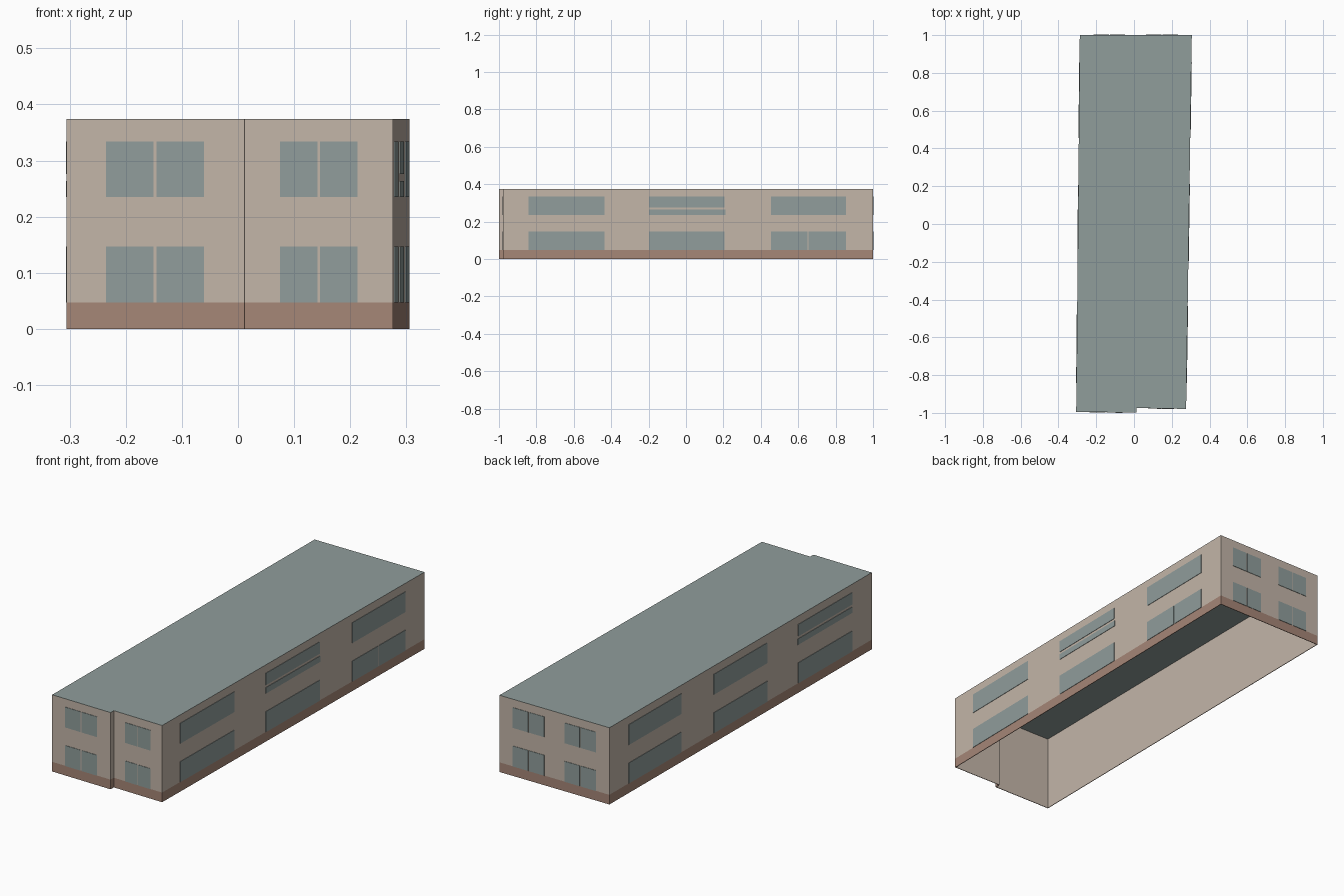
import bpy
import bmesh
from mathutils import Vector

if "Cube" in bpy.data.objects:
    bpy.data.objects.remove(bpy.data.objects["Cube"], do_unlink=True)


def make_material(name, rgb):
    mat = bpy.data.materials.new(name)
    mat.use_nodes = True
    mat.diffuse_color = (*rgb, 1)
    mat.node_tree.nodes["Principled BSDF"].inputs["Base Color"].default_value = (*rgb, 1)
    return mat


BRICK = make_material("brick base", (0.38, 0.24, 0.185))
PLASTER = make_material("beige plaster", (0.55, 0.465, 0.395))
GREY = make_material("grey green", (0.28, 0.34, 0.33))

BASE, TOP = 0.047, 0.374
LOWER, UPPER = (BASE, 0.147), (0.235, 0.334)
SLAB = 0.001

# Ground plan, anticlockwise from the front right corner
PLAN = [Vector(p) for p in ((-0.306, -0.994), (0.012, -0.999), (0.0125, -0.974),
                            (0.276, -0.979), (0.306, 1.0), (-0.287, 1.0))]


def finish(bm, name, *mats):
    mesh = bpy.data.meshes.new(name)
    bm.to_mesh(mesh)
    bm.free()
    for mat in mats:
        mesh.materials.append(mat)
    obj = bpy.data.objects.new(name, mesh)
    bpy.context.collection.objects.link(obj)
    return obj


def ring(bm, points, z):
    return [bm.verts.new((p.x, p.y, z)) for p in points]


def bridge(bm, low, high, index=0):
    for i in range(len(low)):
        j = (i + 1) % len(low)
        bm.faces.new((low[i], low[j], high[j], high[i])).material_index = index


# Walls: brick band below, plaster above, plaster all over the inside
bm = bmesh.new()
rings = [ring(bm, PLAN, z) for z in (0, BASE, TOP - SLAB)]
bridge(bm, rings[0], rings[1], 0)
bridge(bm, rings[1], rings[2], 1)
walls = finish(bm, "walls", BRICK, PLASTER)
shell = walls.modifiers.new("thickness", 'SOLIDIFY')
shell.thickness = 0.003
shell.offset = -1
shell.use_even_offset = True
shell.material_offset = 1

# Flat roof
bm = bmesh.new()
low, high = ring(bm, PLAN, TOP - SLAB), ring(bm, PLAN, TOP)
bridge(bm, low, high)
bm.faces.new(high)
bm.faces.new(low[::-1])
finish(bm, "roof", GREY)


def windows(name, start, axis, panes):
    """Thin panes on one wall; each pane is (from, to, (bottom, top)) along the axis."""
    a, b = PLAN[start], PLAN[(start + 1) % len(PLAN)]
    along = (b - a).normalized()
    out = Vector((along.y, -along.x))
    bm = bmesh.new()
    for u0, u1, (z0, z1) in panes:
        p, q = (a.lerp(b, (u - a[axis]) / (b[axis] - a[axis])) for u in (u0, u1))
        foot = [p, q, q + out * 0.002, p + out * 0.002]
        low, high = ring(bm, foot, z0), ring(bm, foot, z1)
        bridge(bm, low, high)
        bm.faces.new(high)
        bm.faces.new(low[::-1])
    bmesh.ops.recalc_face_normals(bm, faces=bm.faces)
    finish(bm, name, GREY)


def both_floors(*spans):
    return [(u0, u1, rows) for u0, u1 in spans for rows in (LOWER, UPPER)]


def split_row(u0, u1):
    """Upper window divided by a horizontal bar."""
    return [(u0, u1, (0.276, UPPER[1])), (u0, u1 + 0.004, (UPPER[0], 0.264))]


# End walls: paired panes on both floors
windows("front_right_windows", 0, 0, both_floors((-0.235, -0.151), (-0.145, -0.061)))
windows("front_left_windows", 2, 0, both_floors((0.075, 0.142), (0.146, 0.213)))
windows("back_windows", 4, 0, both_floors((0.15, 0.233), (0.063, 0.145),
                                          (-0.128, -0.047), (-0.215, -0.133)))

# Long walls: three wide windows on each floor
FRONT, MIDDLE, REAR = (-0.843, -0.435), (-0.198, 0.207), (0.454, 0.855)
windows("left_side_windows", 3, 1,
        both_floors(FRONT) + [(*MIDDLE, LOWER)] + split_row(*MIDDLE)
        + [(*REAR, UPPER), (REAR[0], 0.65, LOWER), (0.655, REAR[1], LOWER)])
windows("right_side_windows", 5, 1,
        both_floors(REAR, MIDDLE) + [(*FRONT, LOWER)] + split_row(*FRONT))
